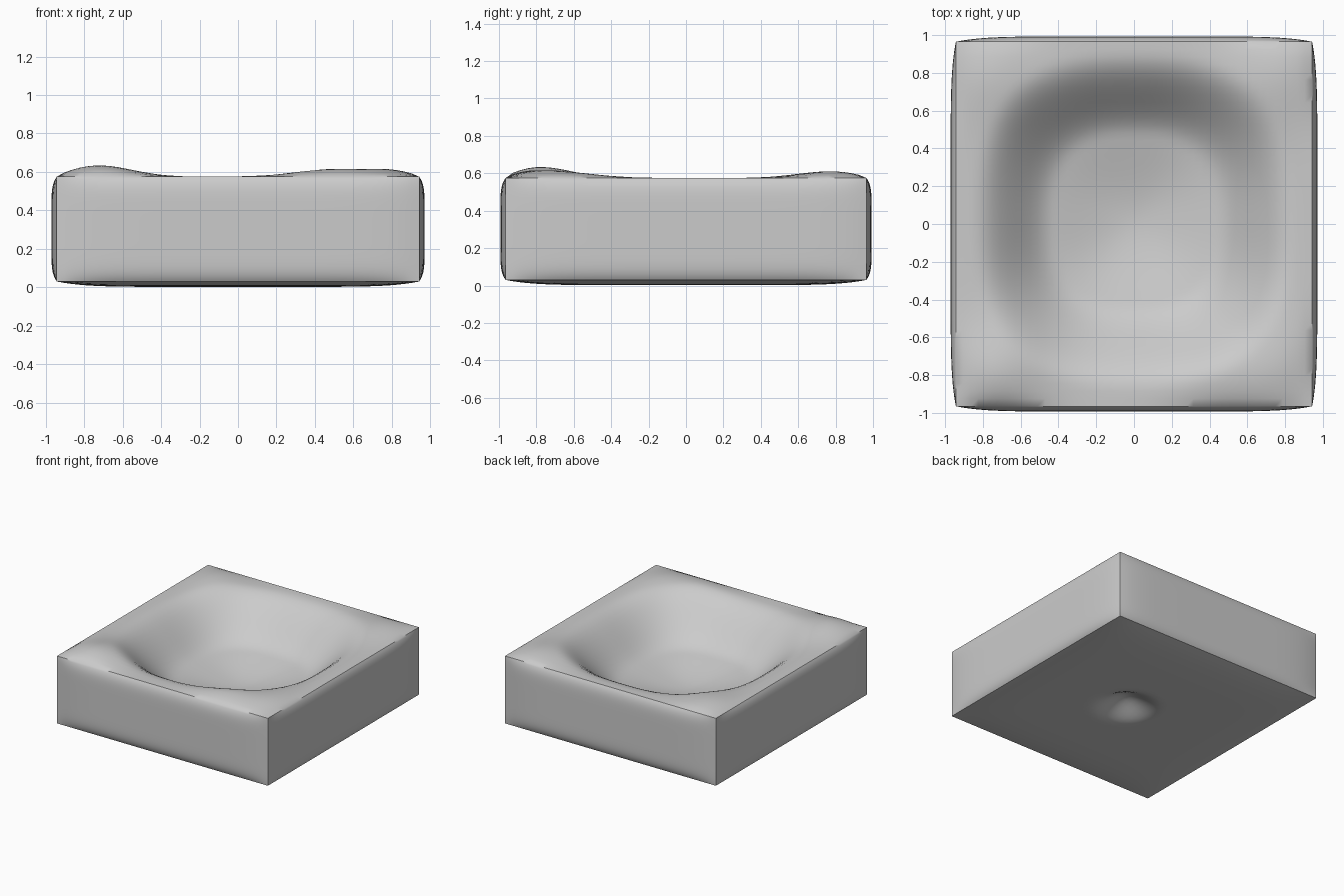
import bpy, bmesh, math

if "Cube" in bpy.data.objects:
    bpy.data.objects.remove(bpy.data.objects["Cube"])

HX, HY, Z0, Z1 = 0.943, 0.965, 0.03, 0.575   # corner positions of the slab
BULGE = 0.028


def smooth(t):
    t = max(0.0, min(1.0, t))
    return t * t * (3 - 2 * t)


def puff(a, b):
    # face bulge: full over most of the face, zero at its edges
    return (1 - abs(a) ** 7) * (1 - abs(b) ** 7)


def gauss(x, y, cx, cy, sx, sy):
    return math.exp(-((x - cx) / sx) ** 2 - ((y - cy) / sy) ** 2)


def top_offset(x, y):
    # raised corners of the rim
    rim = (0.08 * gauss(x, y, -0.76, -0.83, 0.27, 0.27)
           + 0.05 * gauss(x, y, 0.80, 0.83, 0.30, 0.28)
           + 0.05 * gauss(x, y, -0.80, 0.82, 0.25, 0.28)
           + 0.05 * gauss(x, y, 0.50, -0.85, 0.30, 0.22)
           + 0.04 * gauss(x, y, 0.84, -0.70, 0.20, 0.30))
    # worn hollow: steep wall, then a gentle slope to the middle
    yc = y - 0.02
    r = (abs(x / 0.86) ** 2.6 + abs(yc / 0.90) ** 2.6) ** (1 / 2.6)
    hollow = 0.27 * smooth((1.0 - r) / 0.5) + 0.11 * smooth((0.75 - r) / 0.75)
    return rim * smooth((r - 0.5) / 0.35) - hollow


# slab made from a gridded cube
bm = bmesh.new()
bmesh.ops.create_cube(bm, size=2)
bmesh.ops.subdivide_edges(bm, edges=bm.edges[:], cuts=47, use_grid_fill=True)
for v in bm.verts:
    u, s, w = v.co
    x, y, z = u * HX, s * HY, Z0 + (w + 1) / 2 * (Z1 - Z0)
    if abs(u) > 0.999:
        x += math.copysign(BULGE, u) * puff(s, w)
    if abs(s) > 0.999:
        y += math.copysign(BULGE, s) * puff(u, w)
    if w > 0.999:
        z += top_offset(x, y) * puff(u, s) ** 0.6
    elif w < -0.999:
        # underside with a small round dimple
        z -= BULGE * puff(u, s)
        d = math.hypot(x - 0.08, y)
        z += 0.10 * smooth((0.27 - d) / 0.27)
    v.co = (x, y, z)

mesh = bpy.data.meshes.new("hollowed_slab")
bm.to_mesh(mesh)
bm.free()
slab = bpy.data.objects.new("hollowed_slab", mesh)
bpy.context.collection.objects.link(slab)

# smooth faces, sharp outer edges
bpy.context.view_layer.objects.active = slab
slab.select_set(True)
bpy.ops.object.shade_smooth_by_angle(angle=math.radians(40))
